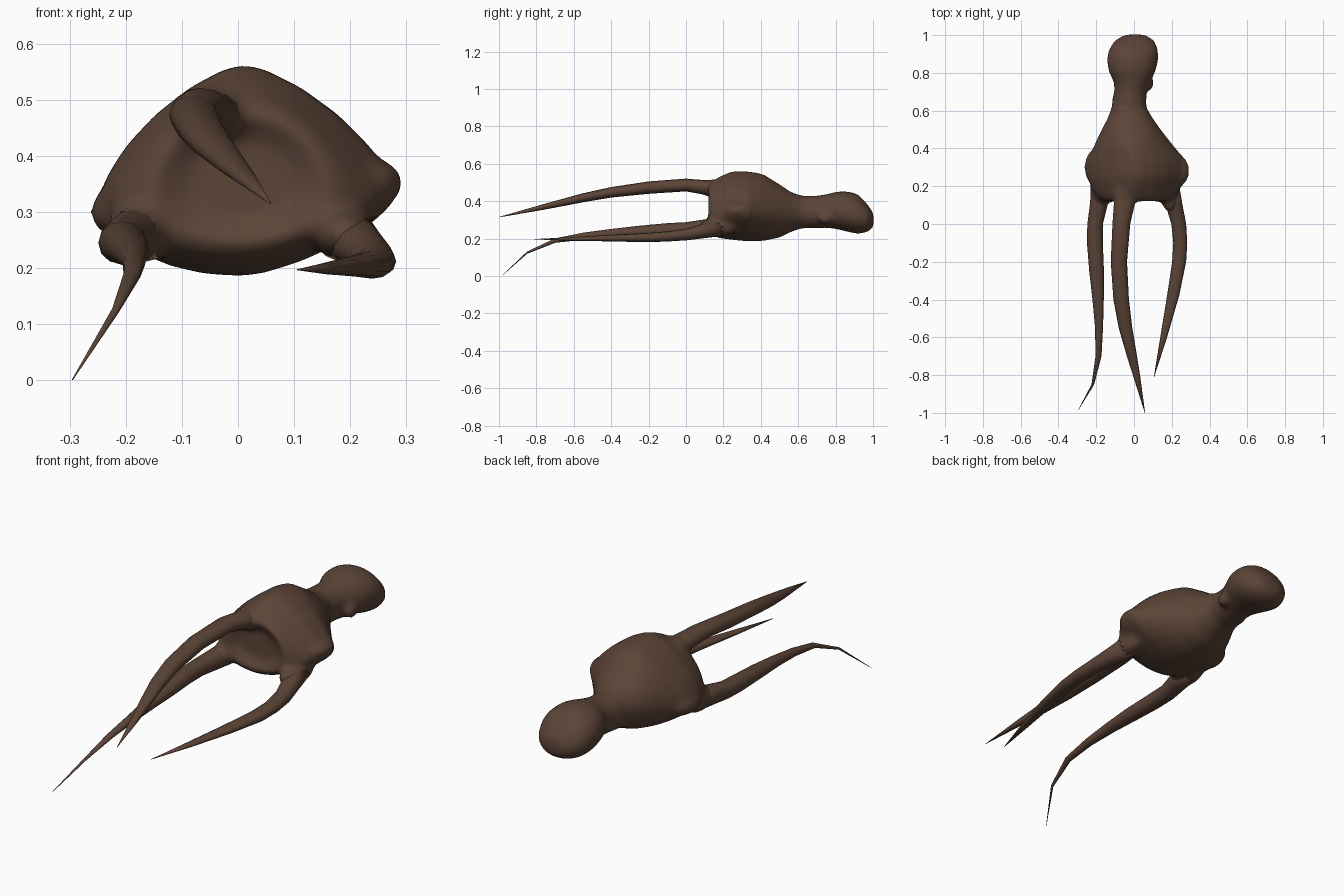
import bpy, bmesh
from math import cos, sin, pi, copysign
from mathutils import Matrix

mat = bpy.data.materials.new("dark_brown")
mat.diffuse_color = (0.105, 0.058, 0.038, 1)


def loft(bm, rings):
    # skin a list of point rings into a closed tube
    loops = [[bm.verts.new(p) for p in r] for r in rings]
    n = len(loops[0])
    for a, b in zip(loops, loops[1:]):
        for i in range(n):
            j = (i + 1) % n
            bm.faces.new((a[i], a[j], b[j], b[i]))
    bm.faces.new(loops[0][::-1])
    bm.faces.new(loops[-1])


def section(y, xl, xr, zb, zt, xm, zm, peak=0.0, n=24):
    # rounded ring with its own reach to the left, right, bottom and top;
    # peak pinches it towards a diamond, except at the lower left
    pts = []
    for i in range(n):
        a = 2 * pi * i / n
        c, s = cos(a), sin(a)
        p = 0.95 if c < 0 and s < 0 else 0.95 + peak
        c, s = copysign(abs(c) ** p, c), copysign(abs(s) ** p, s)
        pts.append((xm + c * (xr - xm if c > 0 else xm - xl), y,
                    zm + s * (zt - zm if s > 0 else zm - zb)))
    return pts


def blob(bm, centre, radii):
    m = Matrix.Translation(centre) @ Matrix.Diagonal((*radii, 1))
    bmesh.ops.create_icosphere(bm, subdivisions=3, radius=1, matrix=m)


def finish(bm, name):
    bmesh.ops.recalc_face_normals(bm, faces=bm.faces)
    me = bpy.data.meshes.new(name)
    bm.to_mesh(me)
    bm.free()
    me.materials.append(mat)
    me.shade_smooth()
    ob = bpy.data.objects.new(name, me)
    bpy.context.collection.objects.link(ob)
    return ob


# body, neck and head: y, left, right, bottom, top, middle x, middle z, peak
stations = [
    (0.145, -0.09, 0.10, 0.29, 0.43, 0.00, 0.35, 0),
    (0.115, -0.15, 0.16, 0.245, 0.475, 0.00, 0.33, 0),
    (0.135, -0.19, 0.20, 0.22, 0.505, 0.00, 0.32, 0.2),
    (0.18, -0.225, 0.245, 0.202, 0.535, 0.00, 0.32, 0.4),
    (0.25, -0.245, 0.280, 0.193, 0.564, 0.01, 0.33, 0.45),
    (0.33, -0.245, 0.285, 0.185, 0.563, 0.01, 0.33, 0.45),
    (0.41, -0.215, 0.215, 0.187, 0.548, 0.00, 0.33, 0.3),
    (0.50, -0.172, 0.142, 0.205, 0.492, -0.01, 0.34, 0.1),
    (0.56, -0.14, 0.10, 0.235, 0.450, -0.02, 0.34, 0),
    (0.62, -0.118, 0.065, 0.255, 0.430, -0.03, 0.34, 0),
    (0.70, -0.105, 0.068, 0.255, 0.430, -0.02, 0.34, 0),
    (0.75, -0.107, 0.087, 0.258, 0.438, -0.01, 0.34, 0),
    (0.81, -0.135, 0.115, 0.25, 0.453, -0.01, 0.35, 0),
    (0.87, -0.145, 0.130, 0.235, 0.453, -0.01, 0.34, 0),
    (0.92, -0.135, 0.128, 0.225, 0.438, -0.01, 0.33, 0),
    (0.97, -0.105, 0.110, 0.235, 0.385, 0.00, 0.31, 0),
    (1.003, -0.05, 0.06, 0.26, 0.335, 0.01, 0.295, 0),
]
bm = bmesh.new()
loft(bm, [section(*s) for s in stations])
# side shoulders, limb roots and small neck lumps melted into the body
blob(bm, (-0.20, 0.30, 0.30), (0.064, 0.10, 0.05))
blob(bm, (0.22, 0.28, 0.352), (0.075, 0.09, 0.048))
blob(bm, (-0.05, 0.16, 0.47), (0.065, 0.11, 0.048))
blob(bm, (-0.18, 0.17, 0.262), (0.055, 0.11, 0.055))
blob(bm, (0.19, 0.17, 0.26), (0.055, 0.11, 0.048))
blob(bm, (0.08, 0.745, 0.31), (0.027, 0.04, 0.035))
blob(bm, (-0.09, 0.65, 0.32), (0.028, 0.05, 0.04))
body = finish(bm, "body_and_head")
rm = body.modifiers.new("merge", "REMESH")
rm.mode = "VOXEL"
rm.voxel_size = 0.012
rm.use_smooth_shade = True
sm = body.modifiers.new("soften", "SMOOTH")
sm.factor = 0.5
sm.iterations = 14

# limbs: y, x, z, half width, half height
limbs = {
    "upper_limb": [
        (0.20, -0.045, 0.47, 0.06, 0.045), (0.10, -0.052, 0.474, 0.055, 0.039),
        (0.00, -0.067, 0.487, 0.047, 0.034), (-0.20, -0.08, 0.473, 0.043, 0.033),
        (-0.40, -0.068, 0.448, 0.041, 0.028), (-0.55, -0.045, 0.419, 0.036, 0.024),
        (-0.70, -0.011, 0.384, 0.027, 0.018), (-0.80, 0.013, 0.361, 0.019, 0.013),
        (-1.0, 0.058, 0.315, 0.001, 0.001)],
    "left_limb": [
        (0.20, -0.17, 0.265, 0.055, 0.055), (0.10, -0.187, 0.256, 0.047, 0.047),
        (0.00, -0.206, 0.248, 0.041, 0.040), (-0.10, -0.207, 0.245, 0.042, 0.038),
        (-0.25, -0.198, 0.237, 0.039, 0.032), (-0.40, -0.190, 0.227, 0.030, 0.025),
        (-0.55, -0.185, 0.213, 0.021, 0.019), (-0.70, -0.188, 0.190, 0.016, 0.012),
        (-0.85, -0.218, 0.125, 0.007, 0.006), (-0.985, -0.295, 0.001, 0.001, 0.001)],
    "right_limb": [
        (0.20, 0.185, 0.265, 0.055, 0.05), (0.10, 0.212, 0.243, 0.045, 0.040),
        (0.00, 0.237, 0.222, 0.039, 0.031), (-0.10, 0.245, 0.212, 0.037, 0.027),
        (-0.20, 0.239, 0.206, 0.037, 0.025), (-0.38, 0.207, 0.203, 0.032, 0.018),
        (-0.60, 0.157, 0.199, 0.018, 0.010), (-0.81, 0.106, 0.197, 0.001, 0.001)],
}
for name, pts in limbs.items():
    bm = bmesh.new()
    loft(bm, [section(y, x - w, x + w, z - h, z + h, x, z, 0, 12)
              for y, x, z, w, h in pts])
    finish(bm, name)
